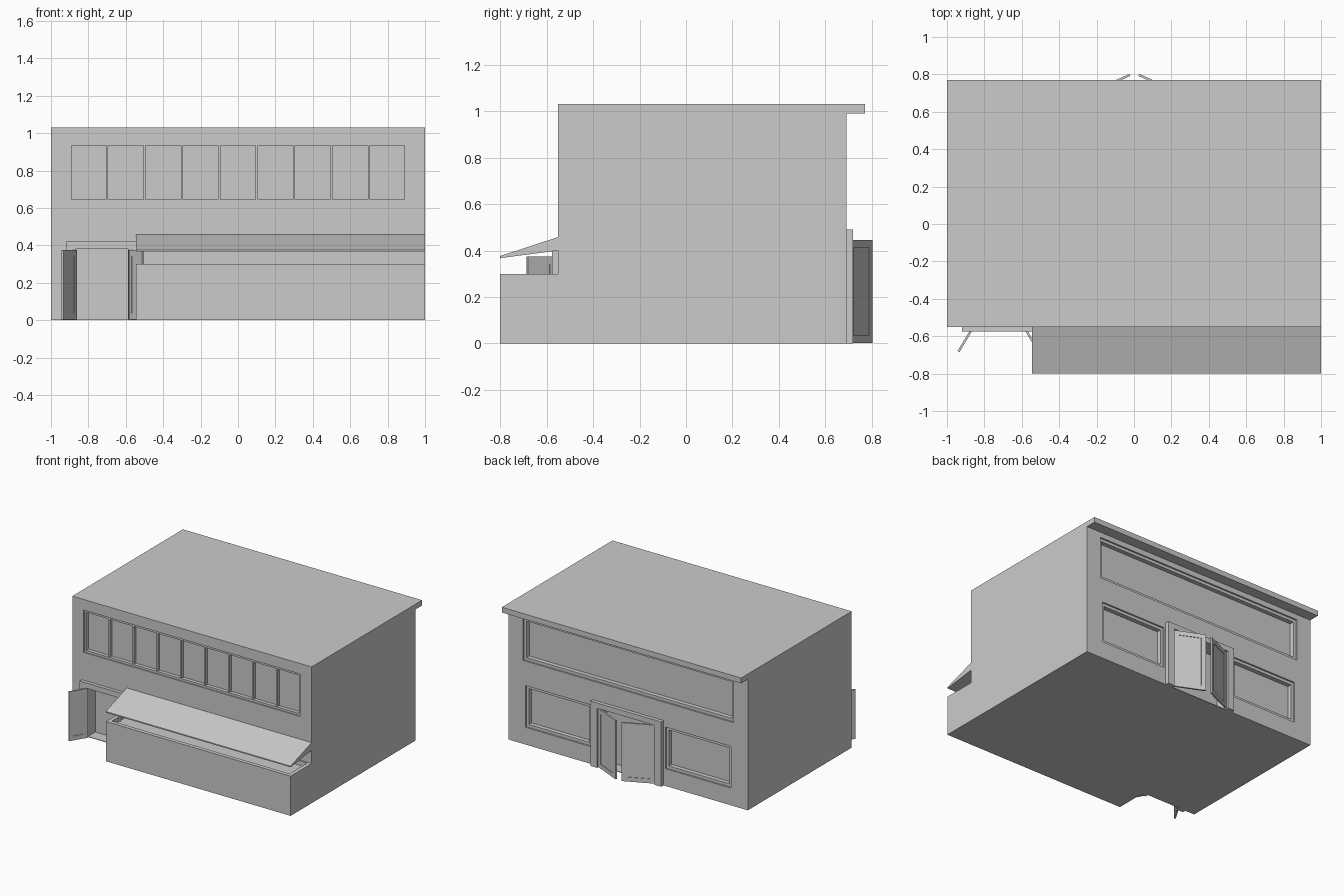
import bpy, bmesh
from mathutils import Matrix, Vector
from math import atan2

if "Cube" in bpy.data.objects:
    bpy.data.objects.remove(bpy.data.objects["Cube"])


def boxes(name, specs, matrix=None):
    """One object made of boxes given as (x0, x1, y0, y1, z0, z1)."""
    bm = bmesh.new()
    for x0, x1, y0, y1, z0, z1 in specs:
        m = Matrix.Translation(((x0 + x1) / 2, (y0 + y1) / 2, (z0 + z1) / 2))
        m = m @ Matrix.Diagonal((x1 - x0, y1 - y0, z1 - z0, 1))
        bmesh.ops.create_cube(bm, size=1, matrix=m)
    return finish(name, bm, matrix)


def finish(name, bm, matrix=None):
    mesh = bpy.data.meshes.new(name)
    bmesh.ops.recalc_face_normals(bm, faces=bm.faces)
    bm.to_mesh(mesh)
    bm.free()
    ob = bpy.data.objects.new(name, mesh)
    bpy.context.collection.objects.link(ob)
    if matrix:
        ob.matrix_world = matrix
    return ob


def extrude_x(name, profile, x0, x1):
    """Extrude a (y, z) profile along x."""
    bm = bmesh.new()
    face = bm.faces.new([bm.verts.new((x0, y, z)) for y, z in profile])
    geo = bmesh.ops.extrude_face_region(bm, geom=[face])["geom"]
    verts = [v for v in geo if isinstance(v, bmesh.types.BMVert)]
    bmesh.ops.translate(bm, verts=verts, vec=(x1 - x0, 0, 0))
    return finish(name, bm)


def carve(target, specs):
    cutter = boxes("cutter", specs)
    cutter.hide_render = True
    mod = target.modifiers.new("carve", 'BOOLEAN')
    mod.operation, mod.solver, mod.object = 'DIFFERENCE', 'EXACT', cutter
    bpy.context.view_layer.objects.active = target
    bpy.ops.object.modifier_apply(modifier=mod.name)
    bpy.data.objects.remove(cutter)


def ring(x0, x1, y0, y1, z0, z1, w):
    """Four bars of a rectangular frame."""
    return [(x0, x0 + w, y0, y1, z0, z1), (x1 - w, x1, y0, y1, z0, z1),
            (x0 + w, x1 - w, y0, y1, z0, z0 + w), (x0 + w, x1 - w, y0, y1, z1 - w, z1)]


def door_leaf(name, hinge, tip, height):
    """Panelled leaf standing between two plan points."""
    d = Vector(tip) - Vector(hinge)
    w = d.length
    parts = ring(0, w, -0.006, 0.006, 0.003, height, 0.033)
    parts.append((0.03, w - 0.03, -0.002, 0.002, 0.03, height - 0.03))
    m = Matrix.Translation((*hinge, 0)) @ Matrix.Rotation(atan2(d.y, d.x), 4, 'Z')
    boxes(name, parts, m)


F, B = -0.55, 0.69   # front and back wall planes

# Main block with the roof overhang at the back
body = extrude_x("building_body", [(F, 0), (B, 0), (B, 0.99), (0.77, 0.99),
                                   (0.77, 1.03), (F, 1.03)], -1, 1)

# Window and doorway recesses
back_windows = [(-0.88, 0.88, 0.63, 0.95), (0.31, 0.86, 0.13, 0.445), (-0.86, -0.31, 0.13, 0.445)]
cuts = [(-0.905, 0.905, F - 0.1, F + 0.035, 0.63, 0.95)]
cuts += [(x0, x1, B - 0.045, B + 0.05, z0, z1) for x0, x1, z0, z1 in back_windows]
cuts += [(-0.87, -0.585, F - 0.1, F + 0.09, 0.004, 0.38),
         (-0.24, 0.24, B - 0.09, B + 0.06, 0.004, 0.45)]
carve(body, cuts)

# Front window strip: frame and mullions
bars = ring(-0.905, 0.905, F + 0.008, F + 0.035, 0.63, 0.95, 0.016)
bars += [(x - 0.006, x + 0.006, F + 0.012, F + 0.035, 0.646, 0.934)
         for x in [-0.7 + 0.2 * i for i in range(8)]]
boxes("front_window_frame", bars)

# Back window frames
for i, (x0, x1, z0, z1) in enumerate(back_windows):
    boxes(f"back_window_frame_{i + 1}", ring(x0, x1, B - 0.045, B - 0.012, z0, z1, 0.022))

# Door surrounds: two jambs and a lintel
for name, x0, x1, w0, w1, y0, y1, zi, zo in (
        ("front_door_frame", -0.92, -0.545, 0.05, 0.04, F - 0.026, F + 0.01, 0.38, 0.42),
        ("back_door_frame", -0.295, 0.295, 0.055, 0.055, B - 0.01, 0.718, 0.45, 0.49)):
    boxes(name, [(x0, x0 + w0, y0, y1, 0, zi), (x1 - w1, x1, y0, y1, 0, zi),
                 (x0, x1, y0, y1, zi, zo)])

# Open double doors
door_leaf("front_door_left", (-0.865, -0.56), (-0.938, -0.682), 0.375)
door_leaf("front_door_right", (-0.582, -0.56), (-0.509, -0.682), 0.375)
door_leaf("back_door_left", (-0.232, 0.702), (-0.022, 0.797), 0.445)
door_leaf("back_door_right", (0.236, 0.702), (0.026, 0.797), 0.445)

# Serving counter with a sunken top
counter = boxes("counter", [(-0.545, 1, -0.80, F, 0, 0.30)])
carve(counter, [(-0.515, 0.97, -0.77, F - 0.01, 0.265, 0.4)])

# Sloping awning above the counter
extrude_x("awning", [(F, 0.40), (-0.80, 0.367), (-0.80, 0.376), (F, 0.458)], -0.545, 1)
